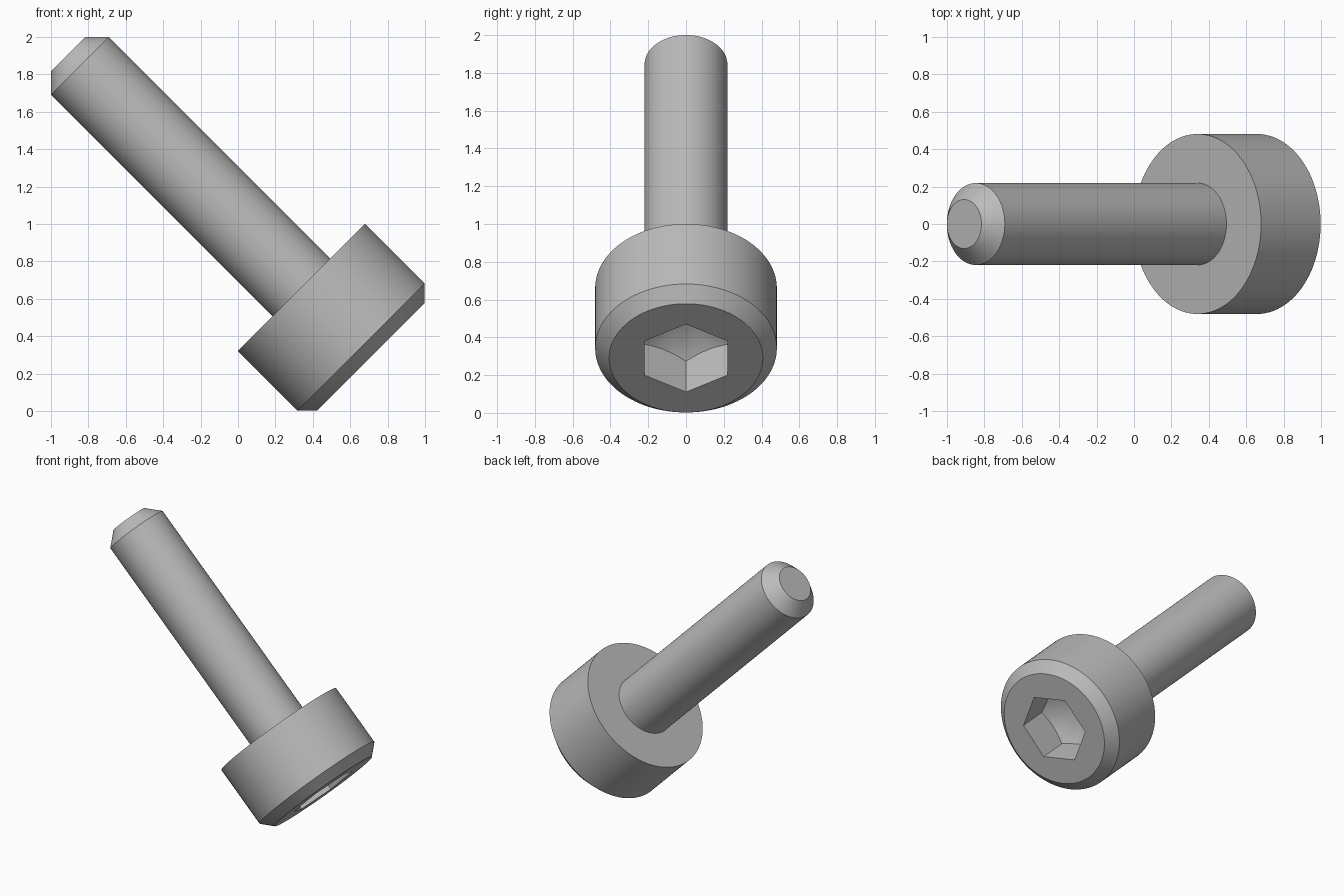
import bpy, bmesh, math
from mathutils import Matrix

if "Cube" in bpy.data.objects:
    bpy.data.objects.remove(bpy.data.objects["Cube"], do_unlink=True)

SIDES = 96
HEAD_R, HEAD_H, HEAD_BEVEL = 0.481, 0.524, 0.074
SHANK_R, SHANK_L, TIP_BEVEL = 0.219, 1.764, 0.088
HEX_FLAT, HEX_DEPTH = 0.22, 0.23
HEX_CORNER = HEX_FLAT / math.cos(math.pi / 6)
CONE = math.tan(math.pi / 6)   # slope of the drilled floor

# The screw leans 45 degrees, head down
POSE = Matrix.Translation((0.71, 0, 0.29)) @ Matrix.Rotation(-math.pi / 4, 4, "Y")

steel = bpy.data.materials.new("grey steel")
steel.use_nodes = True
colour = (0.5, 0.5, 0.5, 1)
steel.diffuse_color = colour
steel.node_tree.nodes["Principled BSDF"].inputs["Base Color"].default_value = colour


def circle(r, z):
    return lambda a: (r, z)


def hex_radius(a):
    return HEX_FLAT / math.cos(a % (math.pi / 3) - math.pi / 6)


def hex_mouth(a):
    return hex_radius(a), 0


def hex_floor(a):
    r = hex_radius(a)
    return r, HEX_DEPTH + (HEX_CORNER - r) * CONE


def lathe(name, rings, start_tip=None, end_tip=None):
    """Join rings of points around the axis, closing the ends with fans."""
    bm = bmesh.new()
    loops = []
    for ring in rings:
        loop = []
        for i in range(SIDES):
            a = math.tau * i / SIDES
            r, z = ring(a + 1e-9)
            loop.append(bm.verts.new((r * math.cos(a), r * math.sin(a), z)))
        loops.append(loop)
    for low, high in zip(loops, loops[1:]):
        for i in range(SIDES):
            j = (i + 1) % SIDES
            bm.faces.new((low[i], low[j], high[j], high[i]))
    for loop, tip, flip in ((loops[0], start_tip, True), (loops[-1], end_tip, False)):
        if tip is not None:
            centre = bm.verts.new((0, 0, tip))
            for i in range(SIDES):
                pair = (loop[i], loop[(i + 1) % SIDES])
                bm.faces.new((pair[::-1] if flip else pair) + (centre,))
    mesh = bpy.data.meshes.new(name)
    bm.to_mesh(mesh)
    bm.free()
    mesh.materials.append(steel)
    obj = bpy.data.objects.new(name, mesh)
    bpy.context.collection.objects.link(obj)
    obj.matrix_world = POSE
    bpy.ops.object.select_all(action="DESELECT")
    obj.select_set(True)
    bpy.context.view_layer.objects.active = obj
    bpy.ops.object.shade_smooth_by_angle(angle=math.radians(30))
    return obj


# Head with hex socket, drilled floor and chamfered rim
lathe("screw_head", [
    hex_floor,
    hex_mouth,
    circle(HEAD_R - HEAD_BEVEL, 0),
    circle(HEAD_R, HEAD_BEVEL),
    circle(HEAD_R, HEAD_H),
    circle(SHANK_R, HEAD_H),
], start_tip=HEX_DEPTH + HEX_CORNER * CONE)

# Plain shank with chamfered tip
END = HEAD_H + SHANK_L
lathe("screw_shank", [
    circle(SHANK_R, HEAD_H),
    circle(SHANK_R, END - TIP_BEVEL),
    circle(SHANK_R - TIP_BEVEL, END),
], end_tip=END)
